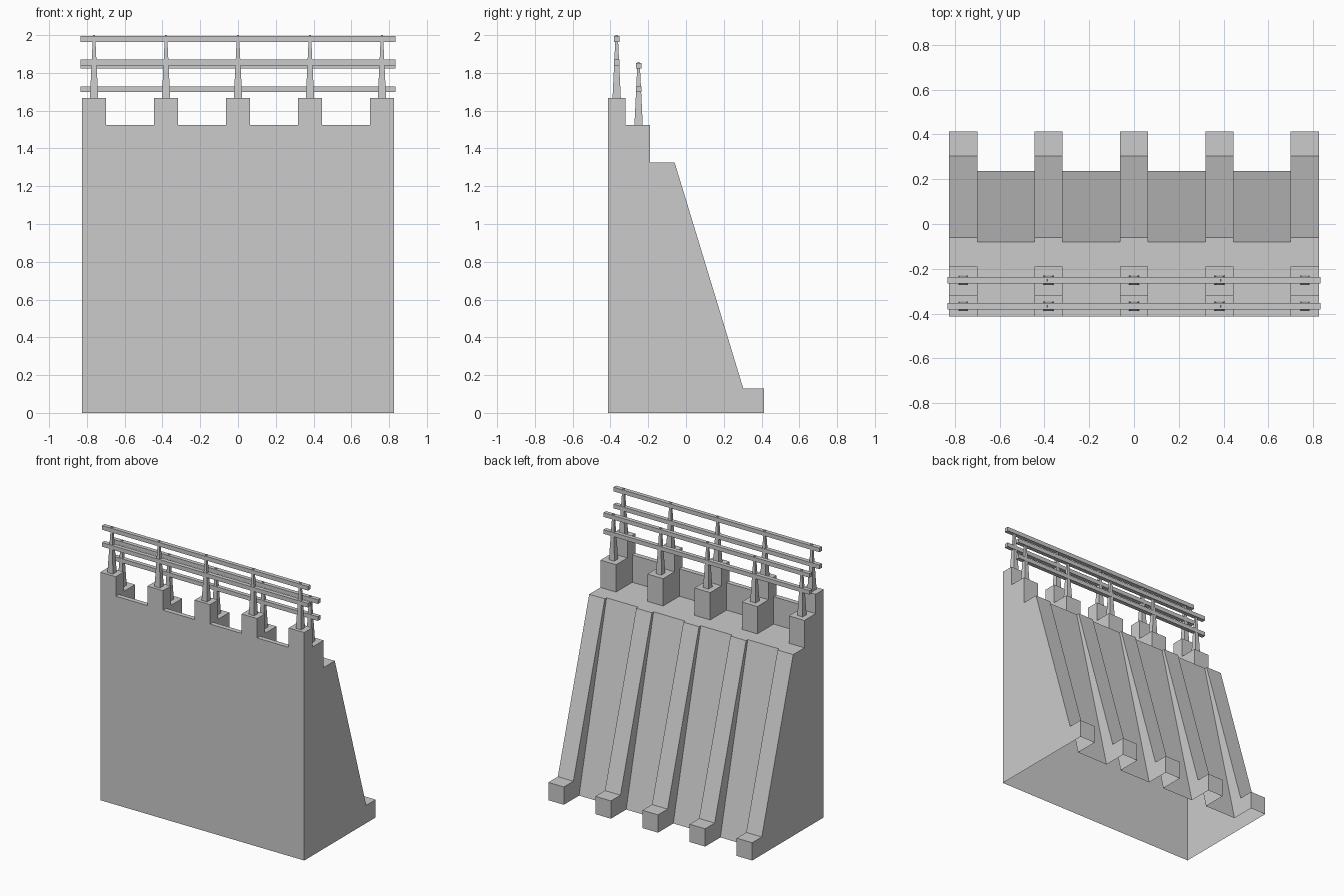
import bpy, bmesh, math
from mathutils import Matrix

if "Cube" in bpy.data.objects:
    bpy.data.objects.remove(bpy.data.objects["Cube"])

COLS = [(i - 2) * 0.381 for i in range(5)]   # merlon / post centres
HW = 0.063                                   # half width of a merlon

# side profiles (y, z), open at the bottom
BUTTRESS = [(-.413, 0), (-.413, 1.667), (-.32, 1.667), (-.32, 1.525), (-.19, 1.525),
            (-.19, 1.325), (-.06, 1.325), (.303, .13), (.413, .13), (.413, 0)]
PANEL = [(-.413, 0), (-.413, 1.525), (-.378, 1.525), (-.378, 1.325),
         (-.08, 1.325), (.237, 0)]
# areas where the buttress profile stands out of the panel profile
STEP_TOP = [(-.413, 1.525)] + BUTTRESS[1:6] + [(-.378, 1.325), (-.378, 1.525)]
STEP_LOW = [(-.08, 1.325)] + BUTTRESS[6:] + [(.237, 0)]


def finish(bm, name, recalc=True):
    if recalc:
        bmesh.ops.recalc_face_normals(bm, faces=bm.faces)
    me = bpy.data.meshes.new(name)
    bm.to_mesh(me)
    bm.free()
    ob = bpy.data.objects.new(name, me)
    bpy.context.collection.objects.link(ob)
    return ob


def sweep(bm, prof, x0, x1):
    for (ya, za), (yb, zb) in zip(prof, prof[1:]):
        bm.faces.new([bm.verts.new(p) for p in
                      ((x0, ya, za), (x0, yb, zb), (x1, yb, zb), (x1, ya, za))])


def cap(bm, prof, x, right):
    pts = prof[::-1] if right else prof
    bm.faces.new([bm.verts.new((x, y, z)) for y, z in pts])


# wall shell with buttresses, merlons and recessed panels
bm = bmesh.new()
for i, cx in enumerate(COLS):
    a, b = cx - HW, cx + HW
    sweep(bm, BUTTRESS, a, b)
    for x, right, outer in ((a, False, i == 0), (b, True, i == 4)):
        for prof in ([BUTTRESS] if outer else [STEP_TOP, STEP_LOW]):
            cap(bm, prof, x, right)
    if i < 4:
        sweep(bm, PANEL, b, COLS[i + 1] - HW)
bmesh.ops.remove_doubles(bm, verts=bm.verts, dist=0.0005)
finish(bm, "wall")


# tapered square posts and horizontal rails, front and back rows
def fence(label, y, base):
    bm = bmesh.new()
    for x in COLS:
        m = Matrix.Translation((x, y, base + .1665)) @ Matrix.Rotation(math.pi / 4, 4, 'Z')
        bmesh.ops.create_cone(bm, cap_ends=True, segments=4, radius1=.022 * math.sqrt(2),
                              radius2=.006 * math.sqrt(2), depth=.333, matrix=m)
    finish(bm, label + "_posts")
    bm = bmesh.new()
    for h in (.188, .312):
        m = Matrix.Translation((0, y, base + h)) @ Matrix.Diagonal((1.666, .03, .03, 1))
        bmesh.ops.create_cube(bm, size=1, matrix=m)
    finish(bm, label + "_rails")


fence("front", -.367, 1.667)
fence("back", -.251, 1.525)
